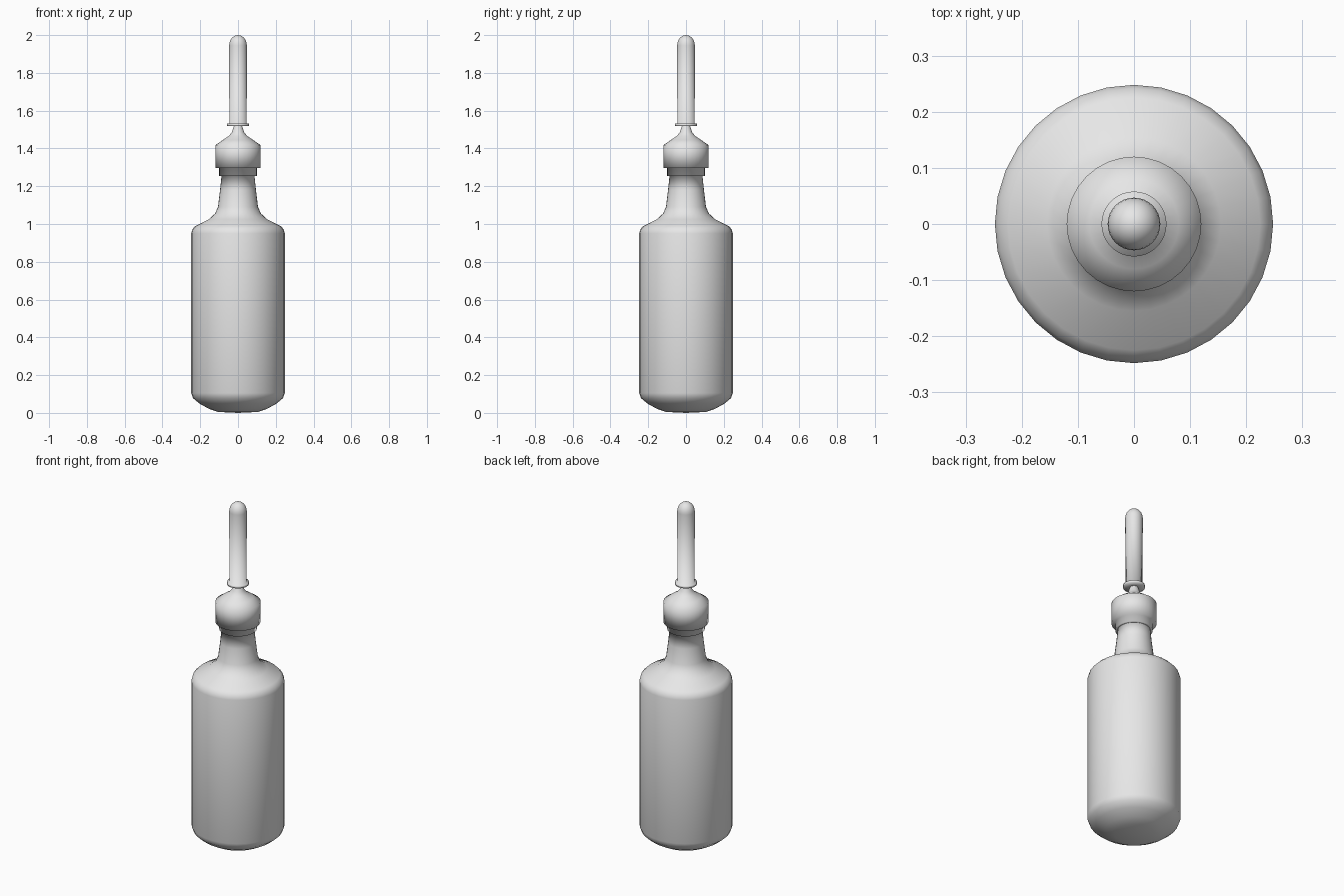
import bpy, bmesh, math

cube = bpy.data.objects.get("Cube")
if cube:
    bpy.data.objects.remove(cube, do_unlink=True)

SIDES = 32

grey = bpy.data.materials.new("light_grey")
grey.use_nodes = True
colour = (0.8, 0.8, 0.8, 1)
grey.diffuse_color = colour
grey.node_tree.nodes["Principled BSDF"].inputs["Base Color"].default_value = colour


def lathe(name, profile):
    """Revolve (radius, height) points round z; radius 0 makes a pole."""
    bm = bmesh.new()
    rings = []
    for r, z in profile:
        if r == 0:
            rings.append([bm.verts.new((0, 0, z))] * SIDES)
        else:
            angles = [math.tau * i / SIDES for i in range(SIDES)]
            rings.append([bm.verts.new((r * math.cos(a), r * math.sin(a), z)) for a in angles])
    for low, high in zip(rings, rings[1:]):
        for i in range(SIDES):
            j = (i + 1) % SIDES
            corners = dict.fromkeys((low[i], low[j], high[j], high[i]))
            bm.faces.new(list(corners))
    for face in bm.faces:
        face.smooth = True
    mesh = bpy.data.meshes.new(name)
    bm.to_mesh(mesh)
    bm.free()
    mesh.materials.append(grey)
    obj = bpy.data.objects.new(name, mesh)
    bpy.context.collection.objects.link(obj)
    return obj


# Bottle: rounded base, straight body, sloping shoulder, tapered neck, hidden lip
lathe("bottle", [
    (0, 0), (0.105, 0.005), (0.155, 0.022), (0.205, 0.05), (0.238, 0.078),
    (0.248, 0.105), (0.248, 0.95), (0.242, 0.972), (0.225, 0.99),
    (0.155, 1.025), (0.122, 1.055), (0.106, 1.09),
    (0.095, 1.18), (0.087, 1.256), (0.097, 1.256),
])

# Cap: narrow collar, wide grip, domed top drawn in to a thin stem
lathe("cap", [
    (0.087, 1.255), (0.1, 1.255), (0.1, 1.297), (0.12, 1.297), (0.12, 1.417),
    (0.08, 1.445), (0.05, 1.465), (0.033, 1.485), (0.022, 1.518),
])

# Tip cover: flange, straight tube, rounded end
dome = [(0.047 * math.cos(a), 1.945 + 0.055 * math.sin(a))
        for a in (math.radians(d) for d in range(0, 90, 15))]
lathe("tip_cover", [
    (0.02, 1.518), (0.058, 1.518), (0.058, 1.532), (0.046, 1.532),
    *dome, (0, 2.0),
])
